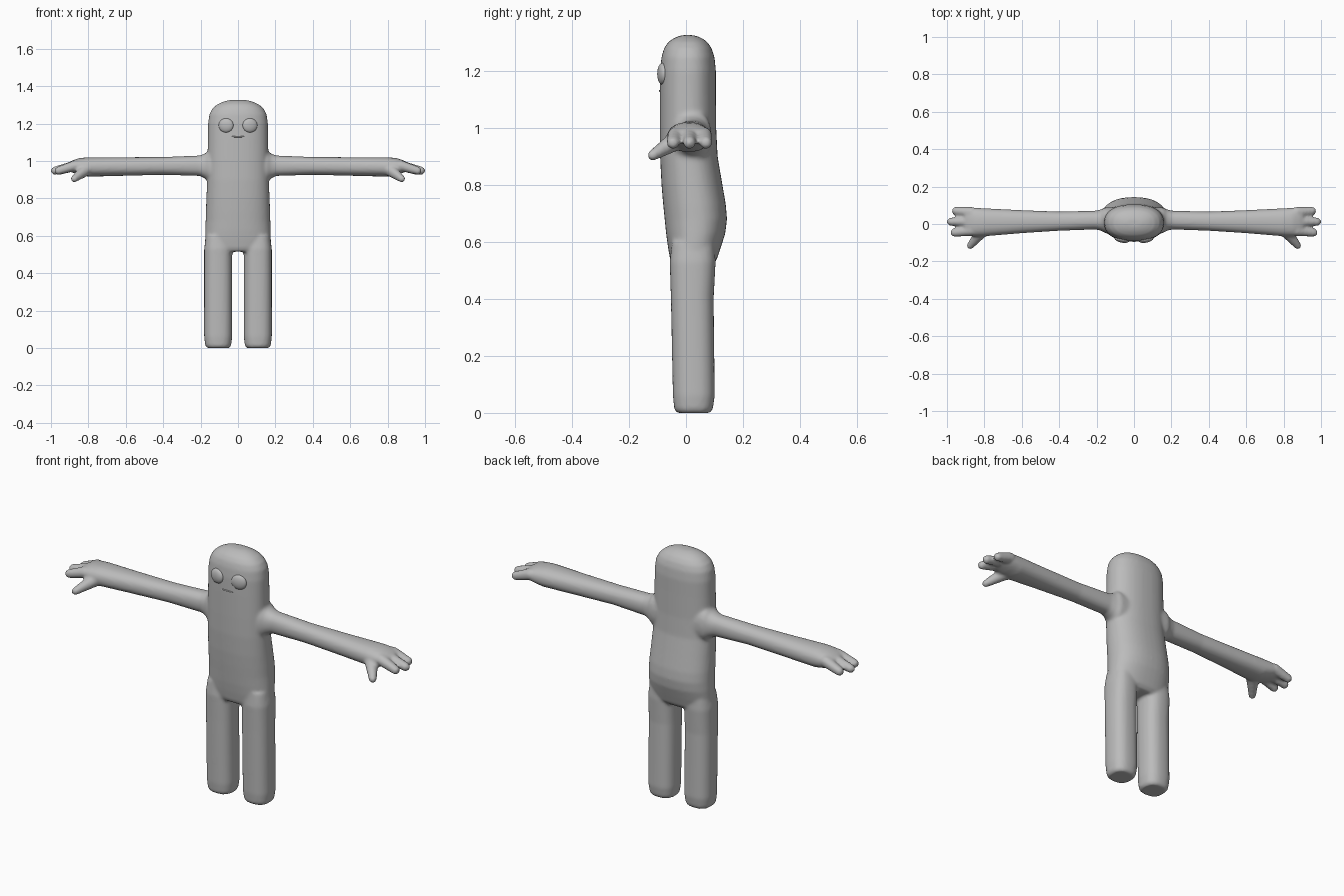
import bpy, bmesh, math
from mathutils import Vector

cube = bpy.data.objects.get("Cube")
if cube:
    bpy.data.objects.remove(cube, do_unlink=True)

grey = bpy.data.materials.new("plain grey")
grey.use_nodes = True
colour = (0.5, 0.5, 0.5, 1)
grey.diffuse_color = colour
grey.node_tree.nodes["Principled BSDF"].inputs["Base Color"].default_value = colour


def loft(bm, sections, place, power=2.3, sides=40):
    """Skin rounded sections (position, u low, u high, v low, v high)."""
    rings = []
    for pos, u0, u1, v0, v1 in sections:
        ring = []
        for i in range(sides):
            a = math.tau * i / sides
            c, s = math.cos(a), math.sin(a)
            u = math.copysign(abs(c) ** (2 / power), c)
            v = math.copysign(abs(s) ** (2 / power), s)
            ring.append(bm.verts.new(place(pos, (u0 + u1 + u * (u1 - u0)) / 2,
                                           (v0 + v1 + v * (v1 - v0)) / 2)))
        rings.append(ring)
    for low, high in zip(rings, rings[1:]):
        for i in range(sides):
            j = (i + 1) % sides
            bm.faces.new((low[i], low[j], high[j], high[i]))
    bm.faces.new(rings[0])
    bm.faces.new(rings[-1])


def digit(bm, start, end, r0, r1, side):
    """Tapered capsule for a finger or thumb."""
    a, b = (Vector((p[0] * side, p[1], p[2])) for p in (start, end))
    steps = 12
    for i in range(steps + 1):
        t = i / steps
        ball = bmesh.ops.create_icosphere(bm, subdivisions=2, radius=r0 + (r1 - r0) * t)
        bmesh.ops.translate(bm, verts=ball["verts"], vec=a.lerp(b, t))


def finish(bm, name, angle=80):
    bmesh.ops.recalc_face_normals(bm, faces=bm.faces)
    mesh = bpy.data.meshes.new(name)
    bm.to_mesh(mesh)
    bm.free()
    mesh.materials.append(grey)
    for p in mesh.polygons:
        p.use_smooth = True
    obj = bpy.data.objects.new(name, mesh)
    bpy.context.collection.objects.link(obj)
    return obj


def upright(z, x, y):
    return (x, y, z)


bm = bmesh.new()

# Torso and head: height, half width, front, back
torso = [(0.515, .14, -.045, .09), (0.535, .172, -.055, .107), (0.58, .176, -.063, .122),
         (0.63, .175, -.07, .138), (0.68, .173, -.075, .144), (0.73, .172, -.08, .14),
         (0.8, .169, -.086, .128), (0.9, .165, -.091, .111), (1.0, .163, -.092, .106),
         (1.12, .161, -.092, .105), (1.2, .16, -.091, .105), (1.25, .153, -.086, .1),
         (1.28, .137, -.077, .09), (1.302, .112, -.062, .075), (1.317, .08, -.04, .053),
         (1.326, .045, -.015, .027)]
loft(bm, [(z, -w, w, f, b) for z, w, f, b in torso], upright)

# Legs: height, inset, front, back
leg = [(0, .016, -.032, .085), (.012, .006, -.041, .094), (.06, 0, -.046, .101),
       (.4, 0, -.053, .097), (.53, 0, -.057, .104), (.6, .01, -.05, .1)]
# Arms: distance out, back and front limits, bottom and top limits
arm = [(.1, -.05, .09, .87, 1.07), (.155, -.048, .088, .885, 1.06), (.175, -.036, .078, .905, 1.04),
       (.205, -.029, .071, .92, 1.029), (.4, -.036, .066, .926, 1.021), (.6, -.049, .074, .921, 1.02),
       (.8, -.066, .084, .916, 1.02), (.85, -.066, .087, .927, 1.015),
       (.885, -.06, .084, .938, 1.003), (.905, -.05, .076, .945, .992)]

for side in (1, -1):
    loft(bm, [(z, side * (.031 + i), side * (.181 - i), f, b) for z, i, f, b in leg],
         upright, power=2.5)
    loft(bm, arm, lambda x, y, z, s=side: (s * x, y, z))
    # Three fingers and a thumb
    for tip, y in ((.953, .07), (.979, .012), (.96, -.046)):
        digit(bm, (.87, y * .85 + .003, .975), (tip, y, .948), .03, .023, side)
    digit(bm, (.81, -.035, .955), (.876, -.117, .904), .036, .02, side)

# Fuse the limbs and torso into one soft skin
body = finish(bm, "body")
fuse = body.modifiers.new("fuse", 'REMESH')
fuse.mode = 'VOXEL'
fuse.voxel_size = 0.008
fuse.use_smooth_shade = True
soften = body.modifiers.new("soften", 'SMOOTH')
soften.factor = 0.5
soften.iterations = 6

# Bulging eyes
for side, name in ((1, "left_eye"), (-1, "right_eye")):
    bm = bmesh.new()
    bmesh.ops.create_uvsphere(bm, u_segments=28, v_segments=16, radius=.04)
    bmesh.ops.scale(bm, verts=bm.verts, vec=(1, .42, .95))
    eye = finish(bm, name)
    eye.location = (side * .064, -.083, 1.19)
    eye.rotation_euler.z = side * .18

# Thin straight mouth
bm = bmesh.new()
bmesh.ops.create_uvsphere(bm, u_segments=24, v_segments=12, radius=1)
bmesh.ops.scale(bm, verts=bm.verts, vec=(.038, .004, .004))
mouth = finish(bm, "mouth")
mouth.location = (0, -.091, 1.13)
